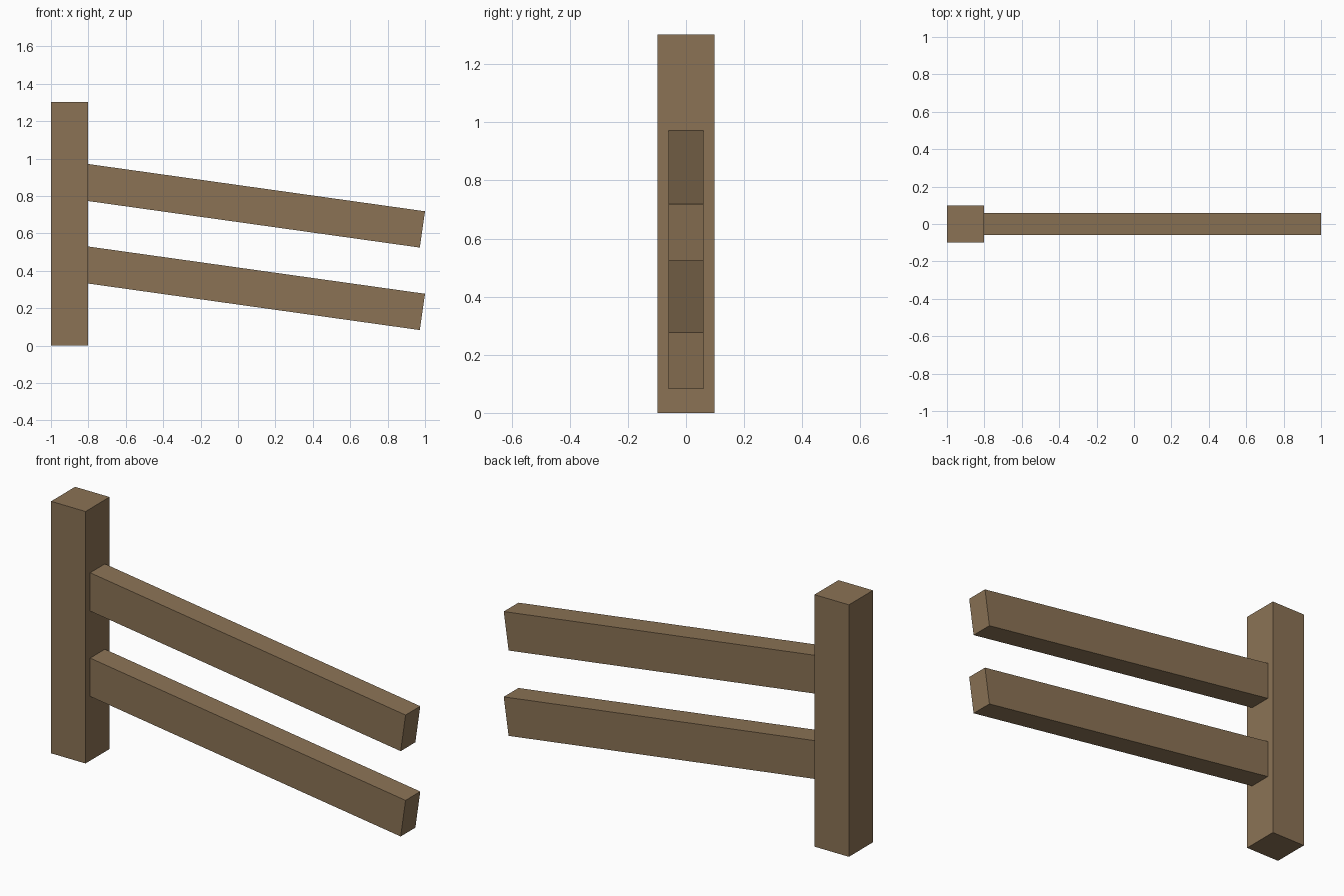
import bpy, bmesh

if "Cube" in bpy.data.objects:
    bpy.data.objects.remove(bpy.data.objects["Cube"])

wood = bpy.data.materials.new("brown_wood")
wood.diffuse_color = (0.258, 0.171, 0.091, 1)
wood.use_nodes = True
wood.node_tree.nodes["Principled BSDF"].inputs["Base Color"].default_value = wood.diffuse_color


def extrude_profile(name, pts, half_depth):
    """Extrude an xz outline symmetrically along y."""
    bm = bmesh.new()
    face = bm.faces.new([bm.verts.new((x, -half_depth, z)) for x, z in pts])
    ext = bmesh.ops.extrude_face_region(bm, geom=[face])
    verts = [g for g in ext["geom"] if isinstance(g, bmesh.types.BMVert)]
    bmesh.ops.translate(bm, verts=verts, vec=(0, 2 * half_depth, 0))
    bmesh.ops.recalc_face_normals(bm, faces=bm.faces[:])
    mesh = bpy.data.meshes.new(name)
    bm.to_mesh(mesh)
    bm.free()
    mesh.materials.append(wood)
    obj = bpy.data.objects.new(name, mesh)
    bpy.context.collection.objects.link(obj)
    return obj


# Upright post
POST_X = -0.803
extrude_profile("post", [(-1, 0), (POST_X, 0), (POST_X, 1.302), (-1, 1.302)], 0.098)

# Two sloping rails, square cut at the free end and flush with the post
for name, dz in (("lower_rail", 0.0), ("upper_rail", 0.441)):
    outline = [(POST_X, 0.332), (0.972, 0.083), (1.0, 0.277), (POST_X, 0.530)]
    extrude_profile(name, [(x, z + dz) for x, z in outline], 0.06)
